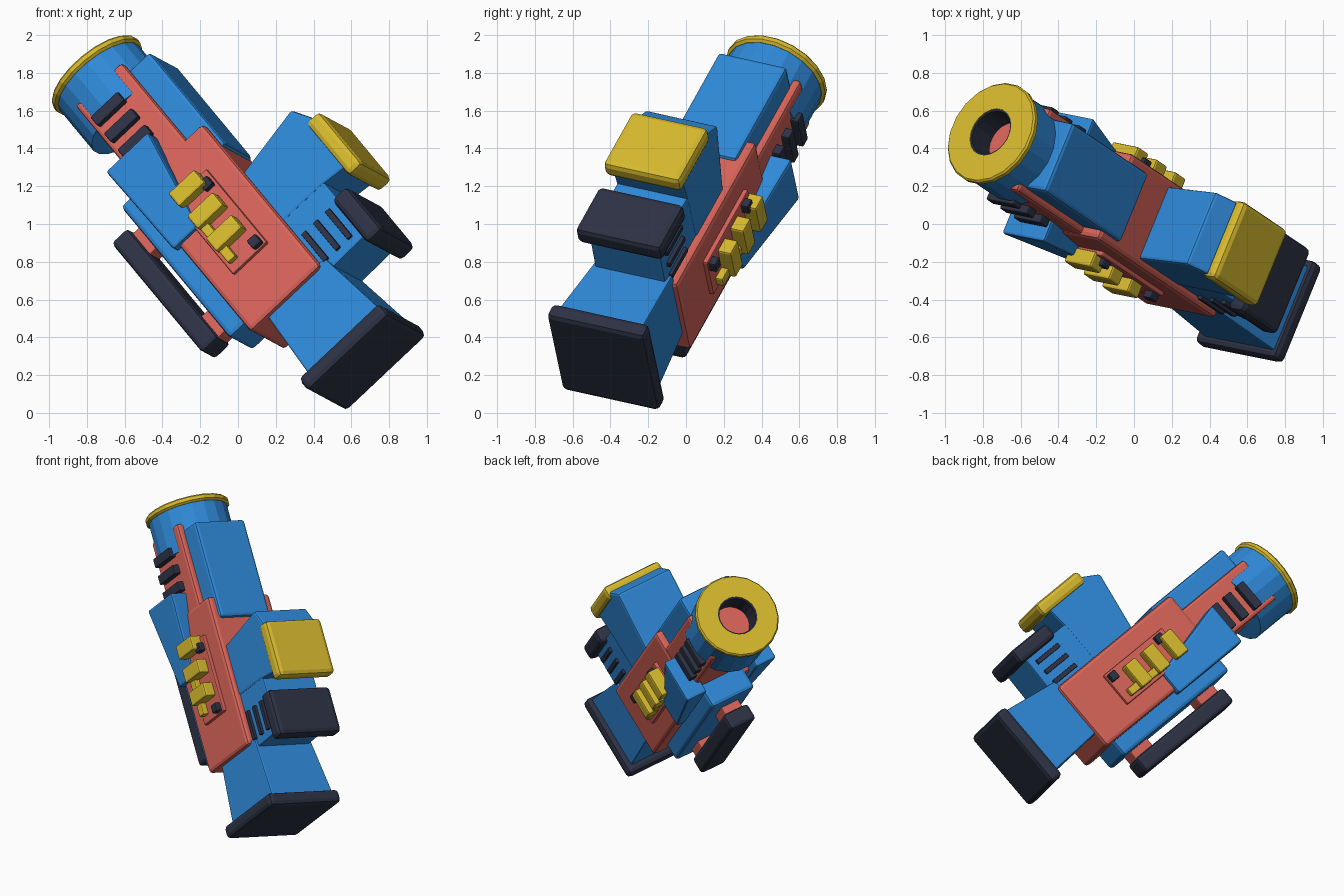
import bpy, bmesh, math
from mathutils import Matrix, Vector

cube = bpy.data.objects.get("Cube")
if cube:
    bpy.data.objects.remove(cube, do_unlink=True)

# Tilted frame: local x = muzzle direction, y = grip direction, z = side
side = Vector((0.37, 0.907, -0.2)).normalized()
forward = Vector((-0.587, 0.396, 0.707))
forward = (forward - side * forward.dot(side)).normalized()
grip_dir = side.cross(forward)
FRAME = Matrix.Translation((0, 0, 1)) @ Matrix((forward, grip_dir, side)).transposed().to_4x4()


def material(name, color):
    m = bpy.data.materials.new(name)
    m.use_nodes = True
    m.diffuse_color = (*color, 1)
    m.node_tree.nodes["Principled BSDF"].inputs["Base Color"].default_value = (*color, 1)
    return m


blue = material("blue", (0.028, 0.25, 0.69))
red = material("coral red", (0.69, 0.127, 0.1))
yellow = material("yellow", (0.68, 0.49, 0.027))
dark = material("dark slate", (0.026, 0.032, 0.058))


def finish(name, bm, mat, bevel):
    bmesh.ops.recalc_face_normals(bm, faces=bm.faces)
    mesh = bpy.data.meshes.new(name)
    bm.to_mesh(mesh)
    bm.free()
    mesh.materials.append(mat)
    ob = bpy.data.objects.new(name, mesh)
    bpy.context.collection.objects.link(ob)
    ob.matrix_world = FRAME
    if bevel:
        mod = ob.modifiers.new("Bevel", "BEVEL")
        mod.width = bevel
        mod.segments = 2
        mod.limit_method = "ANGLE"
    return ob


def loft(name, ring_a, ring_b, mat, bevel=0.0):
    """Closed solid between two matching outlines."""
    bm = bmesh.new()
    a = [bm.verts.new(p) for p in ring_a]
    b = [bm.verts.new(p) for p in ring_b]
    bm.faces.new(a)
    bm.faces.new(b)
    n = len(a)
    for i in range(n):
        j = (i + 1) % n
        bm.faces.new((a[i], a[j], b[j], b[i]))
    return finish(name, bm, mat, bevel)


def rect(u, w, s):
    return [(u, w[0], s[0]), (u, w[1], s[0]), (u, w[1], s[1]), (u, w[0], s[1])]


def box(name, u, w, s, mat, bevel=0.015):
    if not isinstance(s, tuple):
        s = (-s, s)
    return loft(name, rect(u[0], w, s), rect(u[1], w, s), mat, bevel)


def lathe(name, profile, mat, sides=20, axis=-0.072):
    """Turn (radius, position) points around the barrel axis."""
    bm = bmesh.new()
    rings = []
    for r, u in profile:
        rings.append([bm.verts.new((u, axis + r * math.cos(t), r * math.sin(t)))
                      for t in (2 * math.pi * (k + 0.5) / sides for k in range(sides))])
    for a, b in zip(rings, rings[1:] + rings[:1]):
        for i in range(sides):
            j = (i + 1) % sides
            bm.faces.new((a[i], a[j], b[j], b[i]))
    return finish(name, bm, mat, 0)


# Main body and forward frame
box("body", (-0.61, 0.46), (-0.28, 0.235), 0.25, red, 0.025)
box("forward_frame", (0.4, 1.04), (-0.23, 0.11), 0.24, red, 0.02)

# Barrel, muzzle ring and bore
lathe("barrel", [(0.14, 0.86), (0.27, 0.86), (0.27, 1.17), (0.14, 1.17)], blue)
lathe("muzzle_ring", [(0.135, 1.16), (0.272, 1.16), (0.287, 1.172), (0.287, 1.195),
                      (0.278, 1.205), (0.135, 1.205)], yellow)
lathe("bore_liner", [(0.12, 0.95), (0.14, 0.95), (0.14, 1.2), (0.125, 1.2)], dark)
lathe("bore_floor", [(0.001, 1.0), (0.13, 1.0), (0.13, 1.05), (0.001, 1.05)], red)

# Pump box on the grip side of the barrel
box("pump_box", (0.3, 0.99), (0.0, 0.255), 0.2, blue, 0.02)

# Stock and butt pad
loft("stock", rect(-0.58, (-0.16, 0.275), (-0.22, 0.22)),
     rect(-1.03, (-0.185, 0.335), (-0.245, 0.245)), blue, 0.01)
box("butt_pad", (-1.1, -1.005), (-0.24, 0.355), 0.285, dark, 0.03)

# Magazine with yellow cap
magazine = [(0.1, 0.2), (0.18, 0.64), (0.07, 0.7), (-0.28, 0.7), (-0.26, 0.5), (-0.26, 0.2)]
loft("magazine", [(u, w, -0.21) for u, w in magazine],
     [(u, w, 0.21) for u, w in magazine], blue, 0.015)
box("magazine_cap", (-0.335, 0.065), (0.655, 0.755), 0.225, yellow, 0.03)

# Grip with dark cap
grip = [(-0.2, 0.2), (-0.2, 0.53), (-0.64, 0.53), (-0.65, 0.2)]
loft("grip", [(u, w, -0.205) for u, w in grip],
     [(u, w, 0.205) for u, w in grip], blue, 0.01)
box("grip_cap", (-0.7, -0.37), (0.505, 0.615), 0.25, dark, 0.03)

# Rail block, posts and rail bar opposite the grip
box("rail_block", (-0.52, 0.47), (-0.4, -0.2), 0.17, blue, 0.025)
for label, u in (("front", 0.27), ("rear", -0.35)):
    box(label + "_rail_post", (u - 0.08, u + 0.08), (-0.48, -0.38), 0.07, red, 0.01)
box("rail_bar", (-0.44, 0.385), (-0.575, -0.455), 0.1, dark, 0.025)

# Details repeated on both sides
for label, sign in (("left", 1), ("right", -1)):
    def span(inner, outer):
        return (sign * inner, sign * outer)

    loft(label + "_wing", rect(0.59, (-0.31, 0.0), span(0.2, 0.36)),
         rect(0.03, (-0.31, -0.13), span(0.2, 0.275)), blue, 0.015)
    box(label + "_panel", (-0.31, 0.24), (-0.15, 0.1), span(0.24, 0.275), red, 0.008)
    for i in range(3):
        u = 0.205 - 0.168 * i
        box(f"{label}_key_{i + 1}", (u - 0.05, u + 0.05), (-0.13, 0.06),
            span(0.26, 0.35), yellow, 0.012)
        u = 0.88 - 0.122 * i
        box(f"{label}_frame_vent_{i + 1}", (u - 0.033, u + 0.033), (-0.2, 0.0),
            span(0.22, 0.285), dark, 0.008)
        w = 0.275 + 0.087 * i
        box(f"{label}_grip_vent_{i + 1}", (-0.595, -0.39), (w - 0.016, w + 0.016),
            span(0.19, 0.225), dark, 0.004)
    box(label + "_key_strip", (-0.26, 0.1), (-0.125, -0.07), span(0.26, 0.315), yellow, 0.008)
    for i, u in enumerate((0.165, -0.27)):
        box(f"{label}_stud_{i + 1}", (u - 0.03, u + 0.03), (0.025, 0.085),
            span(0.26, 0.315), dark, 0.008)
